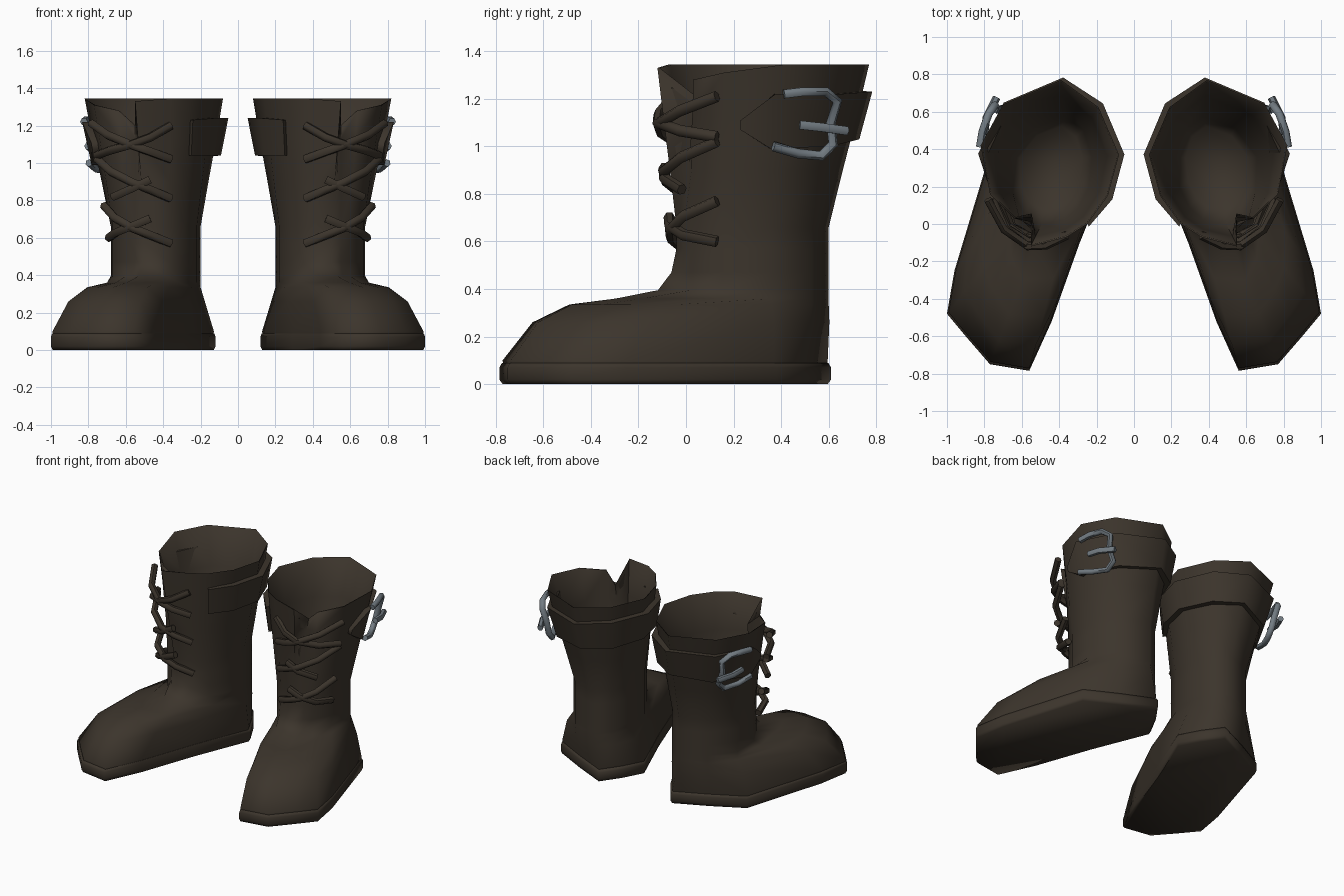
import bpy, bmesh, math

if "Cube" in bpy.data.objects:
    bpy.data.objects.remove(bpy.data.objects["Cube"])


def material(name, rgb):
    m = bpy.data.materials.new(name)
    m.diffuse_color = (*rgb, 1)
    m.use_nodes = True
    m.node_tree.nodes["Principled BSDF"].inputs["Base Color"].default_value = m.diffuse_color
    return m


LEATHER = material("dark brown leather", (0.045, 0.035, 0.025))
STEEL = material("blue grey steel", (0.17, 0.20, 0.225))

# Outlines seen from above, counterclockwise from the toe: sole, ankle, rim
SOLE = [(.56, -.785), (.77, -.75), (.90, -.60), (1.0, -.48), (.96, -.25), (.77, .38),
        (.54, .50), (.30, .61), (.20, .47), (.12, .32), (.29, -.10), (.44, -.52)]
ANKLE = [(.36, -.01), (.50, -.04), (.55, -.01), (.60, .02), (.67, .15), (.68, .36),
         (.55, .53), (.36, .60), (.25, .52), (.20, .36), (.22, .18), (.28, .06)]
RIM = [(.36, -.07), (.55, -.12), (.55, .05), (.64, .03), (.77, .16), (.82, .42),
       (.70, .64), (.39, .77), (.19, .625), (.08, .37), (.14, .15), (.25, .00)]
# How quickly each corner of the sole narrows to the ankle
RATE = [1, 1, 1.1, 1.3, 1.4, 2.6, 4, 4, 4, 4, 1.6, 1.2]


def ring(a, b, w, z, scale=1.0, centre=(.45, .34), rate=[1] * 12):
    """Blend two outlines and scale the result about a centre."""
    out = []
    for p, q, r in zip(a, b, rate):
        t = min(w * r, 1) if r > 1 else w
        x, y = (p[k] + (q[k] - p[k]) * t for k in (0, 1))
        out.append([centre[0] + (x - centre[0]) * scale,
                    centre[1] + (y - centre[1]) * scale, z])
    return out


def finish(name, me, mat, angle):
    """Smooth with sharp edges, and mirror to the other boot."""
    me.materials.clear()
    me.materials.append(mat)
    for p in me.polygons:
        p.use_smooth = True
        p.material_index = 0
    me.set_sharp_from_angle(angle=math.radians(angle))
    ob = bpy.data.objects.new(name, me)
    bpy.context.collection.objects.link(ob)
    mod = ob.modifiers.new("pair", 'MIRROR')
    mod.use_mirror_merge = False
    return ob


def loft(name, rings, mat, angle=50):
    """Skin a stack of rings and cap both ends."""
    bm = bmesh.new()
    rows = [[bm.verts.new(p) for p in r] for r in rings]
    n = len(rings[0])
    for lo, hi in zip(rows, rows[1:]):
        for i in range(n):
            j = (i + 1) % n
            bm.faces.new((lo[i], lo[j], hi[j], hi[i]))
    bm.faces.new(rows[0][::-1])
    bm.faces.new(rows[-1])
    bmesh.ops.recalc_face_normals(bm, faces=bm.faces)
    me = bpy.data.meshes.new(name)
    bm.to_mesh(me)
    bm.free()
    return finish(name, me, mat, angle)


def tube(name, paths, radius, mat):
    """Round cord along each path."""
    cu = bpy.data.curves.new(name, 'CURVE')
    cu.dimensions = '3D'
    cu.bevel_depth = radius
    cu.bevel_resolution = 1
    cu.use_fill_caps = True
    for path in paths:
        s = cu.splines.new('POLY')
        s.points.add(len(path) - 1)
        for pt, co in zip(s.points, path):
            pt.co = (*co, 1)
    tmp = bpy.data.objects.new(name + "_path", cu)
    bpy.context.collection.objects.link(tmp)
    bpy.context.view_layer.update()
    me = bpy.data.meshes.new_from_object(
        tmp.evaluated_get(bpy.context.evaluated_depsgraph_get()))
    bpy.data.objects.remove(tmp)
    return finish(name, me, mat, 60)


# Sole slab with softened edges
MID = (.57, -.1)
loft("sole", [ring(SOLE, SOLE, 0, z, s, MID) for z, s in
              ((0, .98), (.02, 1), (.07, 1), (.088, .985))], LEATHER, 75)

# Boot upper: foot, ankle, flared shaft, then back down inside
rings = [ring(SOLE, SOLE, 0, .08, .975, MID), ring(SOLE, SOLE, 0, .10, .98, MID)]
rings += [ring(SOLE, ANKLE, w, z, rate=RATE) for w, z in
          ((.18, .26), (.38, .335), (.64, .36), (.89, .395), (.97, .47), (1, .57))]
rings += [ring(ANKLE, RIM, w, z) for w, z in ((0, .66), (.35, .90), (.7, 1.13))]
rim, lip = ring(ANKLE, RIM, 1, 1.345), ring(ANKLE, RIM, 1, 1.34, .98)
for r in (rim, lip):          # notch between tongue and outer flap
    r[1][2], r[2][2], r[3][2], r[4][2] = 1.33, 1.20, 1.28, 1.31
rings += [rim, lip, ring(ANKLE, RIM, .6, 1.08, .95),
          ring(ANKLE, RIM, 0, .72, .9), ring(ANKLE, RIM, 0, .60, .7)]
loft("boot_upper", rings, LEATHER, 75)

# Strap around the shaft, ending in a point on the outer side
strap = []
for i, top, low, out in ((11, 1.23, 1.04, 1.07), (10, 1.24, 1.04, 1.12),
                         (9, 1.24, 1.04, 1.13), (8, 1.24, 1.03, 1.13),
                         (7, 1.23, 1.03, 1.10), (6, 1.22, 1.00, 1.10),
                         (5, 1.22, .99, 1.13), (4, 1.11, 1.07, 1.12)):
    corners = []
    for z, s in ((low, .98), (low, out), (top, out), (top, .98)):
        pts = ring(ANKLE, RIM, (z - .65) / .69, z, s)
        p = pts[i]
        if i == 4:            # tip stops short of the laces
            p = [.65 * p[0] + .35 * pts[5][0], .65 * p[1] + .35 * pts[5][1], z]
        if i == 5:
            p = [.85 * p[0] + .15 * pts[4][0], .85 * p[1] + .15 * pts[4][1], z]
        corners.append(p)
    strap.append(corners)
loft("strap", strap, LEATHER, 65)


# Buckle frame and prong, laid on the outer side of the strap
def on_strap(a, z, out=0.0):
    out += .25 * z - .02
    return (.80 - .42 * a + .9 * out, .51 + .9 * a + .4 * out, 1.10 + z)


frame = [on_strap(*p) for p in ((-.10, .12, -.03), (-.02, .13, -.01), (.08, .13), (.14, .09),
                                (.12, 0), (.14, -.09), (.09, -.14), (-.02, -.13),
                                (-.13, -.10, -.02))]
prong = [on_strap(-.03, -.01, .01), on_strap(.06, -.02, .04), on_strap(.18, -.035, .04)]
tube("buckle", [frame, prong], .021, STEEL)

# Crossed laces over the front opening; the lower under-strands are partly hidden
laces = []
for z0, z1, first, last in ((1.02, 1.21, 0, 5), (1.20, 1.04, 0, 5), (.81, 1.02, 0, 5),
                            (.99, .78, 1, 4), (.57, .77, 0, 5), (.77, .60, 1, 5)):
    path = []
    for f, x, y, dx, dy in ((0, .36, -.01, 0, -.05), (.3, .47, -.06, 0, -.06),
                            (.5, .56, -.06, .01, -.07), (.75, .65, -.01, .05, -.02),
                            (1, .69, .13, .09, .0)):
        sag = .02 * math.sin(math.pi * f)
        z = z0 + (z1 - z0) * f - sag
        k = (z - .6) / .6
        path.append((x + dx * k, y + dy * k, z))
    laces.append(path[first:last])
tube("laces", laces, .024, LEATHER)
